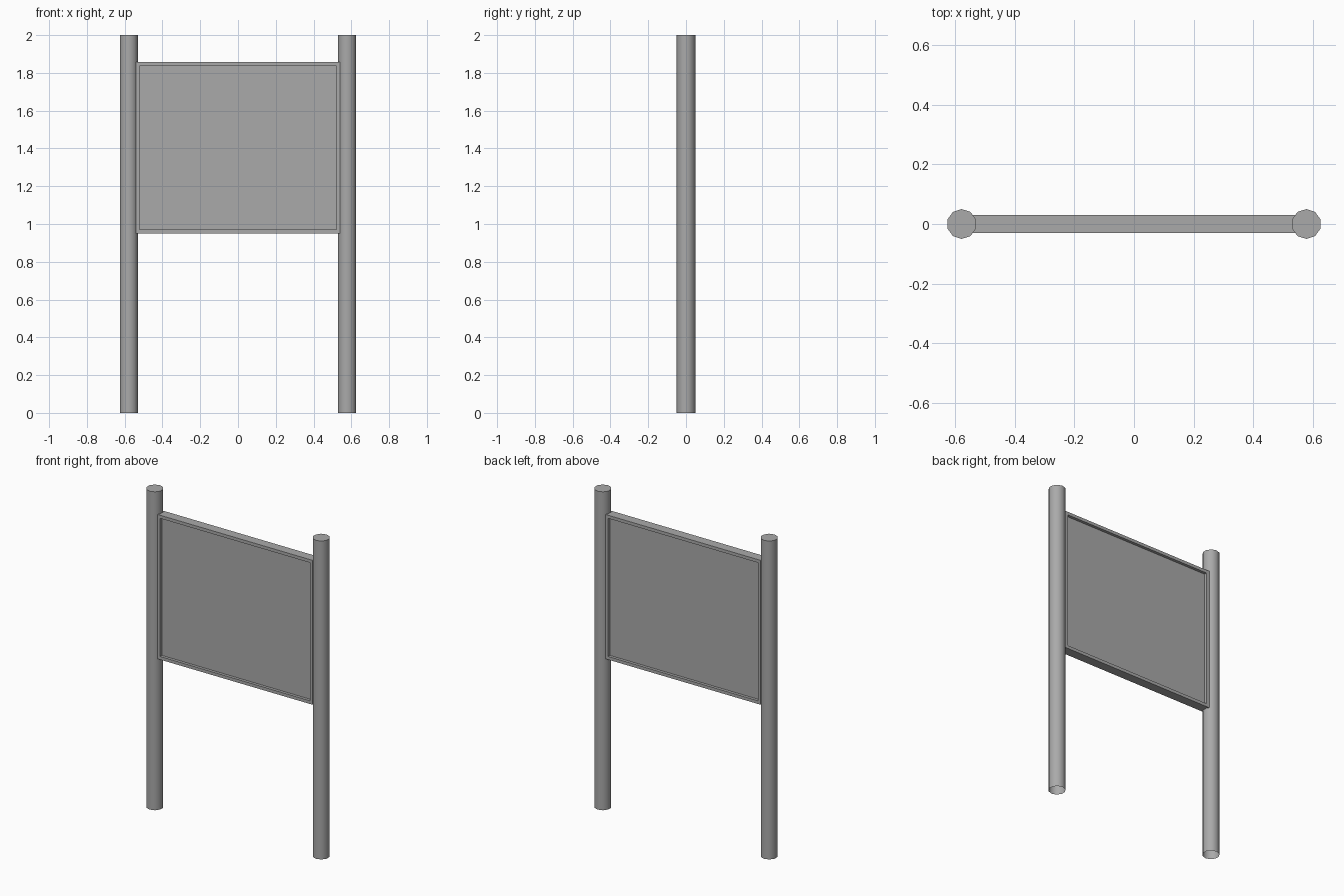
import bpy
import bmesh
import math
from mathutils import Matrix

cube = bpy.data.objects.get("Cube")
if cube:
    bpy.data.objects.remove(cube, do_unlink=True)

# Single plain grey
GREY = (0.4, 0.4, 0.4, 1.0)
grey = bpy.data.materials.new("grey")
grey.use_nodes = True
grey.diffuse_color = GREY
grey.node_tree.nodes["Principled BSDF"].inputs["Base Color"].default_value = GREY

POST_X, POST_R, HEIGHT = 0.578, 0.05, 2.0
PANEL_W, PANEL_T = 1.08, 0.06
PANEL_Z0, PANEL_Z1 = 0.95, 1.857
BORDER, RECESS = 0.028, 0.018


def add_object(name, bm):
    mesh = bpy.data.meshes.new(name)
    bm.normal_update()
    bm.to_mesh(mesh)
    bm.free()
    mesh.materials.append(grey)
    obj = bpy.data.objects.new(name, mesh)
    bpy.context.collection.objects.link(obj)
    return obj


def add_post(name, x):
    # Ten-sided round post, capped on top and open underneath
    bm = bmesh.new()
    bmesh.ops.create_cone(bm, cap_ends=True, segments=10, radius1=POST_R,
                          radius2=POST_R, depth=HEIGHT,
                          matrix=Matrix.Translation((x, 0, HEIGHT / 2)))
    bm.normal_update()
    bottom = [f for f in bm.faces if f.normal.z < -0.9]
    bmesh.ops.delete(bm, geom=bottom, context='FACES_ONLY')
    post = add_object(name, bm)
    bpy.ops.object.select_all(action='DESELECT')
    post.select_set(True)
    bpy.context.view_layer.objects.active = post
    bpy.ops.object.shade_smooth_by_angle(angle=math.radians(40))


add_post("left_post", POST_X)
add_post("right_post", -POST_X)

# Board with a recessed panel on the front and back
bm = bmesh.new()
size = Matrix.Diagonal((PANEL_W, PANEL_T, PANEL_Z1 - PANEL_Z0, 1))
centre = Matrix.Translation((0, 0, (PANEL_Z0 + PANEL_Z1) / 2))
bmesh.ops.create_cube(bm, size=1, matrix=centre @ size)
bm.normal_update()
for face in [f for f in bm.faces if abs(f.normal.y) > 0.9]:
    normal = face.normal.copy()
    bmesh.ops.inset_individual(bm, faces=[face], thickness=BORDER)
    # A zero-width second inset gives the recess its own side walls
    bmesh.ops.inset_individual(bm, faces=[face], thickness=0)
    bmesh.ops.translate(bm, verts=face.verts[:], vec=-normal * RECESS)
add_object("sign_board", bm)
